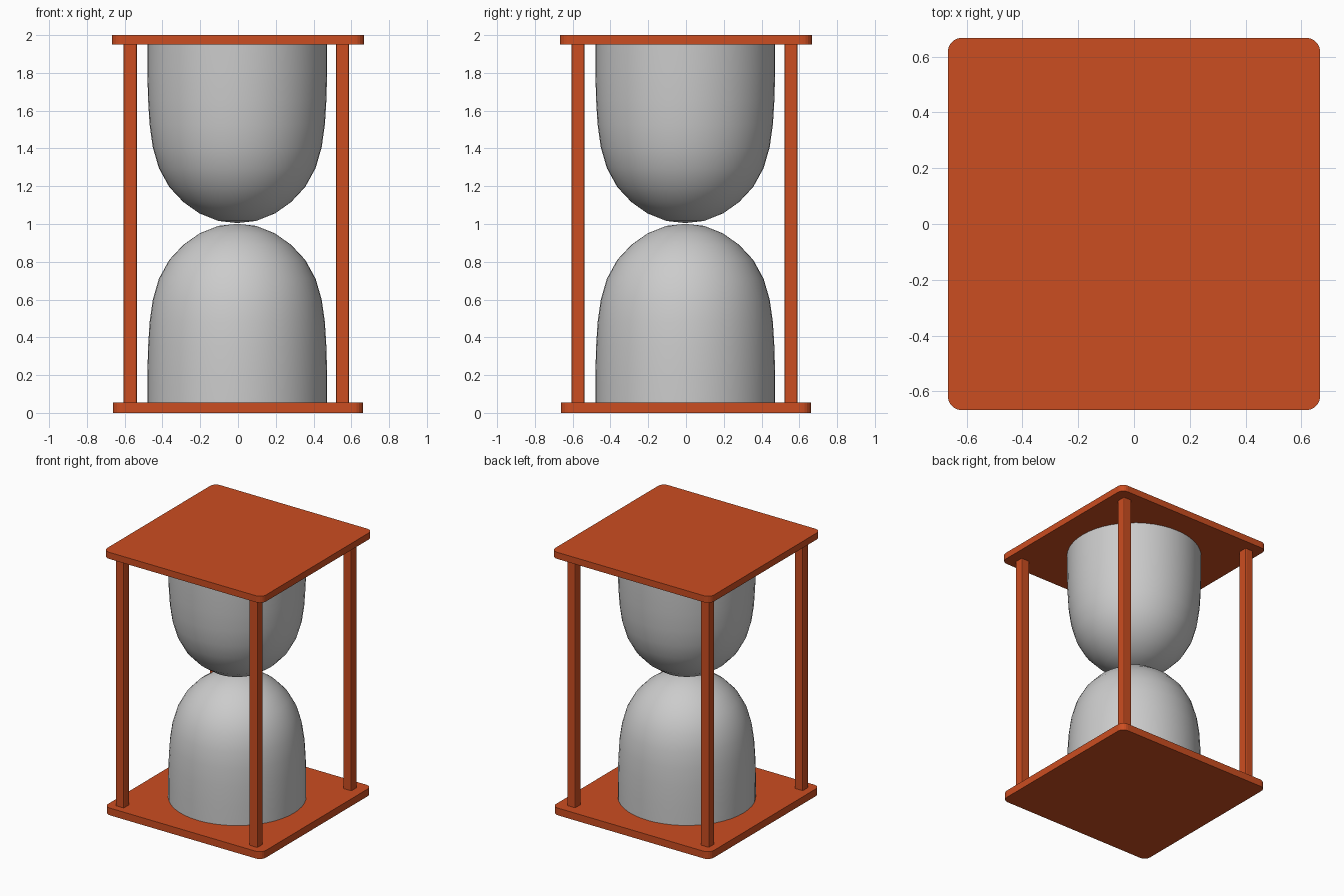
import bpy, bmesh, math

if "Cube" in bpy.data.objects:
    bpy.data.objects.remove(bpy.data.objects["Cube"])

orange = bpy.data.materials.new("orange_wood")
orange.diffuse_color = (0.60, 0.075, 0.015, 1)
orange.use_nodes = True
orange.node_tree.nodes["Principled BSDF"].inputs["Base Color"].default_value = orange.diffuse_color


def box(name, x, y, z0, z1, width, radius, segments):
    """Square upright block with rounded vertical edges."""
    bm = bmesh.new()
    bmesh.ops.create_cube(bm, size=1)
    for v in bm.verts:
        v.co.x = x + v.co.x * width
        v.co.y = y + v.co.y * width
        v.co.z = z1 if v.co.z > 0 else z0
    upright = [e for e in bm.edges
               if abs(e.verts[0].co.z - e.verts[1].co.z) > 0.01]
    bmesh.ops.bevel(bm, geom=upright, offset=radius, segments=segments,
                    profile=0.5, affect='EDGES')
    me = bpy.data.meshes.new(name)
    bm.to_mesh(me)
    bm.free()
    me.materials.append(orange)
    ob = bpy.data.objects.new(name, me)
    bpy.context.collection.objects.link(ob)
    return ob


def lathe(name, profile, cx, cy, steps=48):
    """Revolve (radius, z) points around a vertical axis."""
    bm = bmesh.new()
    vs = [bm.verts.new((r, 0, z)) for r, z in profile]
    es = [bm.edges.new(p) for p in zip(vs, vs[1:])]
    bmesh.ops.spin(bm, geom=vs + es, cent=(0, 0, 0), axis=(0, 0, 1),
                   angle=math.tau, steps=steps)
    bmesh.ops.remove_doubles(bm, verts=bm.verts, dist=1e-4)
    bmesh.ops.recalc_face_normals(bm, faces=bm.faces)
    me = bpy.data.meshes.new(name)
    bm.to_mesh(me)
    bm.free()
    ob = bpy.data.objects.new(name, me)
    ob.location = (cx, cy, 0)
    bpy.context.collection.objects.link(ob)
    bpy.ops.object.select_all(action='DESELECT')
    ob.select_set(True)
    bpy.context.view_layer.objects.active = ob
    bpy.ops.object.shade_smooth_by_angle(angle=math.radians(40))
    return ob


# End plates
box("bottom_plate", 0, 0, 0, 0.055, 1.325, 0.05, 5)
box("top_plate", 0, 0, 1.95, 2.0, 1.335, 0.05, 5)

# Corner posts
for side_x, x in (("left", -0.571), ("right", 0.553)):
    for side_y, y in (("front", -0.572), ("back", 0.556)):
        box(f"{side_y}_{side_x}_post", x, y, 0.05, 1.955, 0.07, 0.008, 2)

# Glass bulbs: one dome profile, mirrored for the upper bulb
dome = [(0, 0.045), (0.476, 0.045), (0.476, 0.2), (0.472, 0.35), (0.464, 0.48),
        (0.447, 0.6), (0.415, 0.71), (0.36, 0.81), (0.285, 0.89),
        (0.20, 0.95), (0.10, 0.99), (0, 1.001)]
lathe("lower_bulb", dome, -0.004, -0.004)
lathe("upper_bulb", [(r, 2.006 - z) for r, z in dome], -0.004, -0.004)
